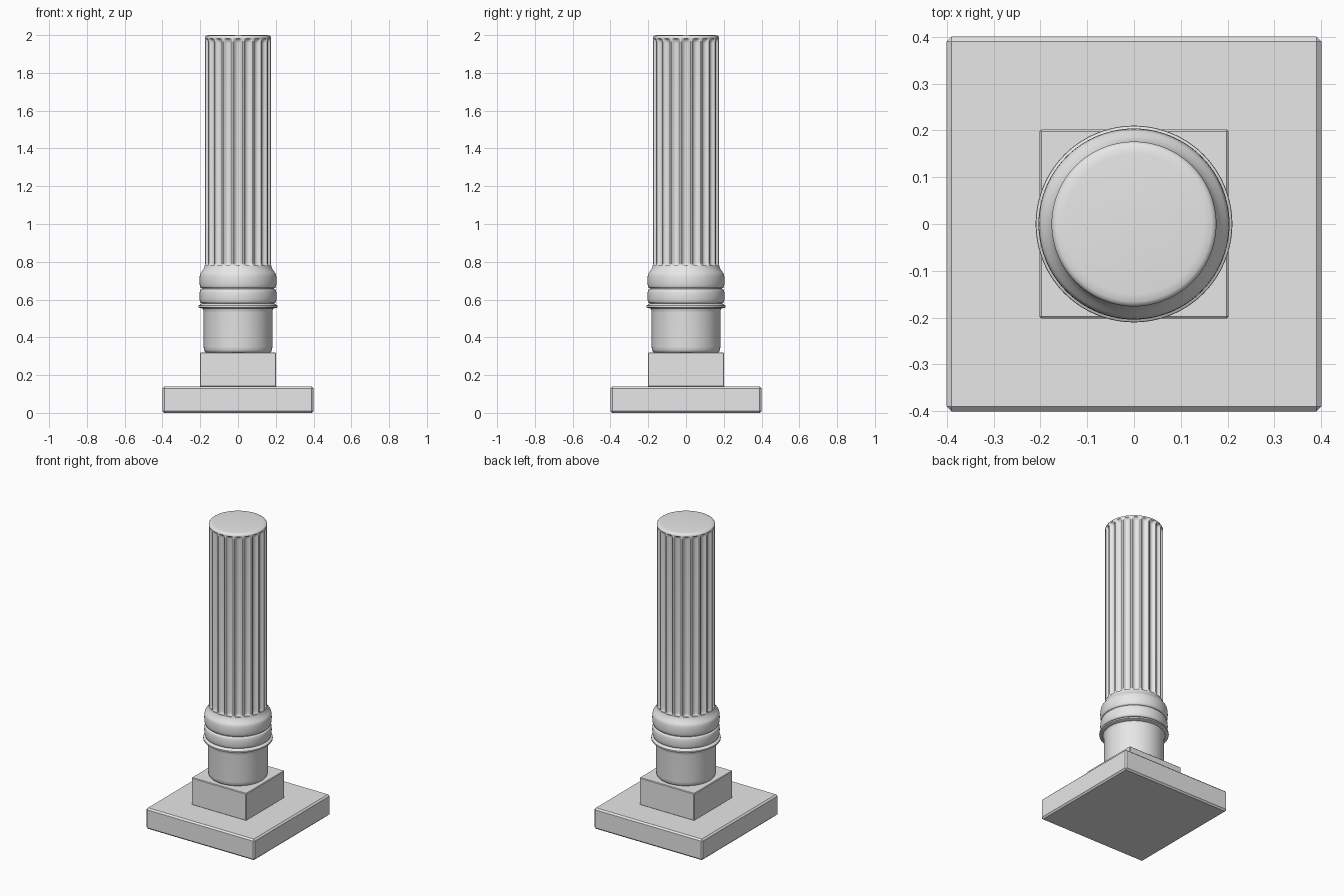
import bpy, bmesh, math

if "Cube" in bpy.data.objects:
    bpy.data.objects.remove(bpy.data.objects["Cube"])

stone = bpy.data.materials.new("grey stone")
stone.diffuse_color = (0.8, 0.8, 0.8, 1)
stone.use_nodes = True
stone.node_tree.nodes["Principled BSDF"].inputs["Base Color"].default_value = stone.diffuse_color


def finish(name, bm):
    bmesh.ops.recalc_face_normals(bm, faces=bm.faces)
    mesh = bpy.data.meshes.new(name)
    bm.to_mesh(mesh)
    bm.free()
    mesh.materials.append(stone)
    obj = bpy.data.objects.new(name, mesh)
    bpy.context.collection.objects.link(obj)
    return obj


def slab(name, half, z0, z1, bevel):
    bm = bmesh.new()
    bmesh.ops.create_cube(bm, size=1)
    for v in bm.verts:
        v.co = (v.co.x * 2 * half, v.co.y * 2 * half,
                (z0 + z1) / 2 + v.co.z * (z1 - z0))
    bmesh.ops.bevel(bm, geom=bm.edges[:], offset=bevel, segments=1,
                    affect='EDGES')
    return finish(name, bm)


FLUTES, STEPS = 20, 12


def flute_cut(i):
    """Groove depth from 0 to 1 around one flute, centred on the step 0."""
    t = (i % STEPS) / STEPS
    t = min(t, 1 - t) / 0.36
    return math.sqrt(max(0.0, 1 - t * t))


def lathe(name, profile):
    """Turn a profile of (radius, height, flute depth)."""
    bm = bmesh.new()
    n = FLUTES * STEPS
    rings = []
    for r, z, depth in profile:
        ring = []
        for i in range(n):
            a = 2 * math.pi * i / n
            rad = r - depth * flute_cut(i)
            ring.append(bm.verts.new((rad * math.cos(a), rad * math.sin(a), z)))
        rings.append(ring)
    for low, high in zip(rings, rings[1:]):
        for i in range(n):
            j = (i + 1) % n
            bm.faces.new((low[i], low[j], high[j], high[i]))
    bm.faces.new(rings[0])
    bm.faces.new(rings[-1])
    obj = finish(name, bm)
    bpy.context.view_layer.objects.active = obj
    obj.select_set(True)
    bpy.ops.object.shade_smooth_by_angle(angle=math.radians(50))
    obj.select_set(False)
    return obj


def bulge(z0, z1, r_in, r_out, steps=10):
    """Rounded moulding between two heights."""
    return [(r_in + (r_out - r_in) * math.sin(math.pi * k / steps) ** 0.6,
             z0 + (z1 - z0) * (1 - math.cos(math.pi * k / steps)) / 2, 0)
            for k in range(steps + 1)]


# Square steps
slab("base_slab", 0.4, 0, 0.14, 0.01)
slab("plinth_block", 0.202, 0.138, 0.32, 0.004)

# Plain drum with rounded foot
lathe("lower_drum", [(0.165, 0.318, 0), (0.174, 0.322, 0), (0.18, 0.332, 0),
                     (0.182, 0.35, 0), (0.182, 0.53, 0), (0.184, 0.545, 0),
                     (0.19, 0.556, 0)])

# Thin lip, two rounded rings and the slope up to the shaft
lathe("ring_mouldings", [(0.182, 0.55, 0), (0.2, 0.556, 0)]
      + bulge(0.557, 0.57, 0.205, 0.21, 4) + [(0.196, 0.576, 0)]
      + bulge(0.58, 0.656, 0.191, 0.204) + bulge(0.66, 0.742, 0.191, 0.204)[:-1]
      + [(0.196, 0.742, 0), (0.187, 0.755, 0), (0.179, 0.768, 0),
         (0.176, 0.78, 0)])

# Shaft with grooves that fade out in rounded ends
D = 0.017
ends = [(0, 0), (0.004, 0.45), (0.01, 0.75), (0.018, 0.93), (0.026, 1)]
shaft = [(0.176, 0.76, 0)]
shaft += [(0.176, 0.775 + dz, D * f) for dz, f in ends]
shaft += [(0.176, 1.982 - dz, D * f) for dz, f in reversed(ends)]
shaft += [(0.176, 1.988, 0), (0.173, 1.994, 0), (0.166, 1.998, 0),
          (0.15, 2.0, 0)]
lathe("fluted_shaft", shaft)
